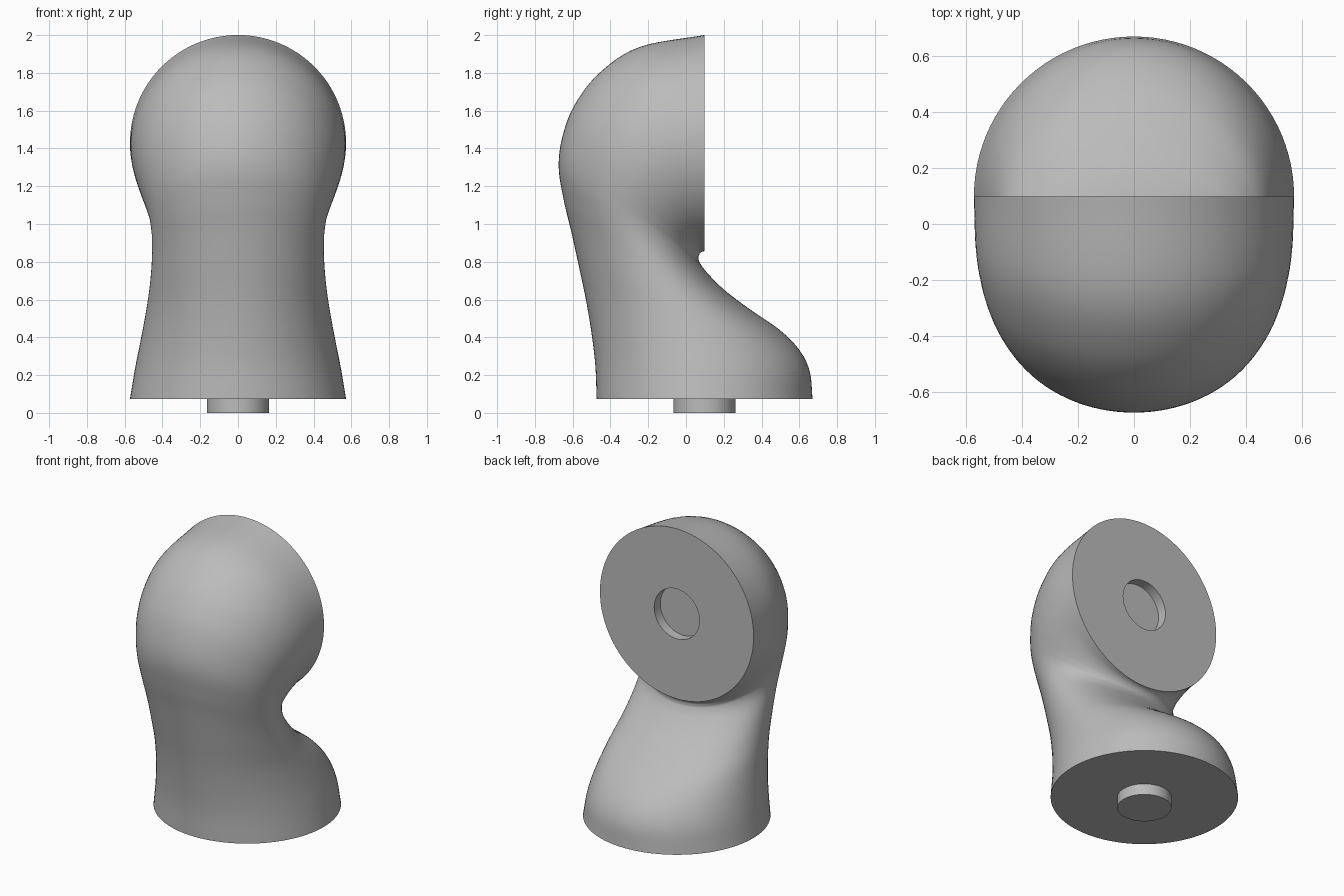
import bpy
import bmesh
import math
from mathutils import Vector

SEGMENTS = 96   # points around each section
STEPS = 6       # rings between stations
RADIUS = 0.572
END_Y, END_Z = 0.098, 1.4285

if "Cube" in bpy.data.objects:
    bpy.data.objects.remove(bpy.data.objects["Cube"], do_unlink=True)

grey = bpy.data.materials.new("plain grey")
grey.use_nodes = True
colour = (0.5, 0.5, 0.5, 1)
grey.diffuse_color = colour
grey.node_tree.nodes["Principled BSDF"].inputs["Base Color"].default_value = colour

# Stations along the bend: front rail (y, z), back rail (y, z), half width
STATIONS = [Vector(s) for s in (
    (-0.473, 0.074, 0.670, 0.074, 0.572),
    (-0.480, 0.25, 0.655, 0.22, 0.545),
    (-0.500, 0.42, 0.600, 0.333, 0.517),
    (-0.530, 0.60, 0.495, 0.44, 0.490),
    (-0.568, 0.78, 0.336, 0.55, 0.468),
    (-0.610, 0.97, 0.204, 0.65, 0.456),
    (-0.648, 1.13, 0.108, 0.746, 0.456),
    (-0.674, 1.30, 0.071, 0.80, 0.470),
    (-0.655, 1.46, 0.066, 0.822, 0.494),
    (-0.590, 1.63, 0.068, 0.835, 0.522),
    (-0.458, 1.80, 0.075, 0.846, 0.548),
    (-0.246, 1.937, 0.085, 0.853, 0.566),
    (END_Y, END_Z + RADIUS, END_Y, END_Z - RADIUS, RADIUS),
)]


def smooth_stations(points):
    """Catmull-Rom interpolation through the stations."""
    padded = [2 * points[0] - points[1], *points, 2 * points[-1] - points[-2]]
    for a, b, c, d in zip(padded, padded[1:], padded[2:], padded[3:]):
        for i in range(STEPS):
            t = i / STEPS
            yield 0.5 * (2 * b + (c - a) * t + (2 * a - 5 * b + 4 * c - d) * t ** 2
                         + (3 * b - a - 3 * c + d) * t ** 3)
    yield points[-1]


def add_ring(bm, section):
    """Elliptical section spanning the front and back rails."""
    front, back = Vector((0, *section[0:2])), Vector((0, *section[2:4]))
    middle, half = (front + back) / 2, (back - front) / 2
    side = Vector((section[4], 0, 0))
    angles = (2 * math.pi * i / SEGMENTS for i in range(SEGMENTS))
    return [bm.verts.new(middle + half * math.cos(a) + side * math.sin(a)) for a in angles]


def build_loft(name, sections):
    """Skin a chain of sections and cap both ends."""
    bm = bmesh.new()
    rings = [add_ring(bm, s) for s in sections]
    for low, high in zip(rings, rings[1:]):
        for i in range(SEGMENTS):
            j = (i + 1) % SEGMENTS
            bm.faces.new((low[i], low[j], high[j], high[i]))
    bm.faces.new(rings[0])
    bm.faces.new(rings[-1])
    bmesh.ops.recalc_face_normals(bm, faces=bm.faces)
    mesh = bpy.data.meshes.new(name)
    bm.to_mesh(mesh)
    bm.free()
    mesh.materials.append(grey)
    obj = bpy.data.objects.new(name, mesh)
    bpy.context.collection.objects.link(obj)
    bpy.ops.object.select_all(action="DESELECT")
    obj.select_set(True)
    bpy.context.view_layer.objects.active = obj
    bpy.ops.object.shade_smooth_by_angle(angle=math.radians(40))


def socket_ring(y, r=0.168):
    return (y, END_Z + r, y, END_Z - r, r)


def peg_ring(z, r=0.165):
    return (END_Y - r, z, END_Y + r, z, r)


# Bent body with a round socket sunk into its flat back end
build_loft("bent_body", [*smooth_stations(STATIONS),
                         socket_ring(END_Y), socket_ring(END_Y - 0.065)])

# Locating peg under the base
build_loft("base_peg", [peg_ring(0), peg_ring(0.074)])
